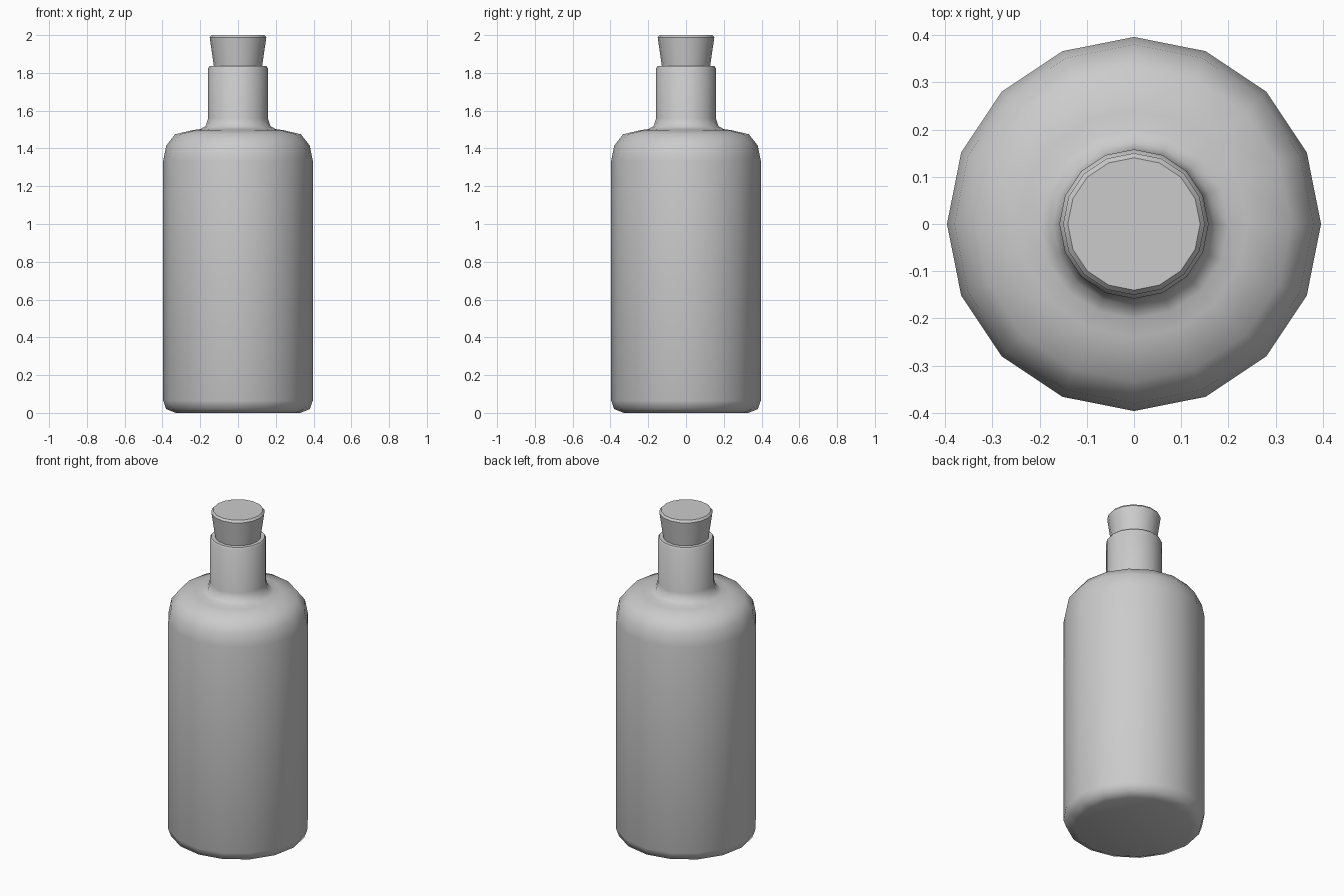
import bpy, bmesh, math

if "Cube" in bpy.data.objects:
    bpy.data.objects.remove(bpy.data.objects["Cube"])

SIDES = 16


def lathe(name, profile, angle):
    """Spin an (radius, height) profile around z; radius 0 closes to a pole cap."""
    bm = bmesh.new()
    rings = []
    for r, z in profile:
        rings.append([bm.verts.new((r * math.cos(2 * math.pi * i / SIDES),
                                    r * math.sin(2 * math.pi * i / SIDES), z))
                      for i in range(SIDES)])
    for a, b in zip(rings, rings[1:]):
        for i in range(SIDES):
            j = (i + 1) % SIDES
            bm.faces.new((a[i], a[j], b[j], b[i]))
    bm.faces.new(rings[0][::-1])
    bm.faces.new(rings[-1])
    bmesh.ops.recalc_face_normals(bm, faces=bm.faces)
    mesh = bpy.data.meshes.new(name)
    bm.to_mesh(mesh)
    bm.free()
    obj = bpy.data.objects.new(name, mesh)
    bpy.context.collection.objects.link(obj)
    bpy.ops.object.select_all(action='DESELECT')
    obj.select_set(True)
    bpy.context.view_layer.objects.active = obj
    bpy.ops.object.shade_smooth_by_angle(angle=math.radians(angle))
    return obj


# bottle: rounded base, straight wall, soft shoulder, flared neck and socket for the cork
lathe("bottle", [
    (0.33, 0.0), (0.38, 0.02), (0.396, 0.065),
    (0.396, 1.335), (0.38, 1.415), (0.333, 1.475), (0.24, 1.497),
    (0.20, 1.502), (0.172, 1.518), (0.158, 1.56),
    (0.158, 1.825), (0.15, 1.837), (0.125, 1.837), (0.118, 1.72),
], 50)

# tapered cork stopper with a small top chamfer
lathe("cork", [(0.112, 1.73), (0.128, 1.837), (0.15, 1.988), (0.14, 2.0)], 30)
